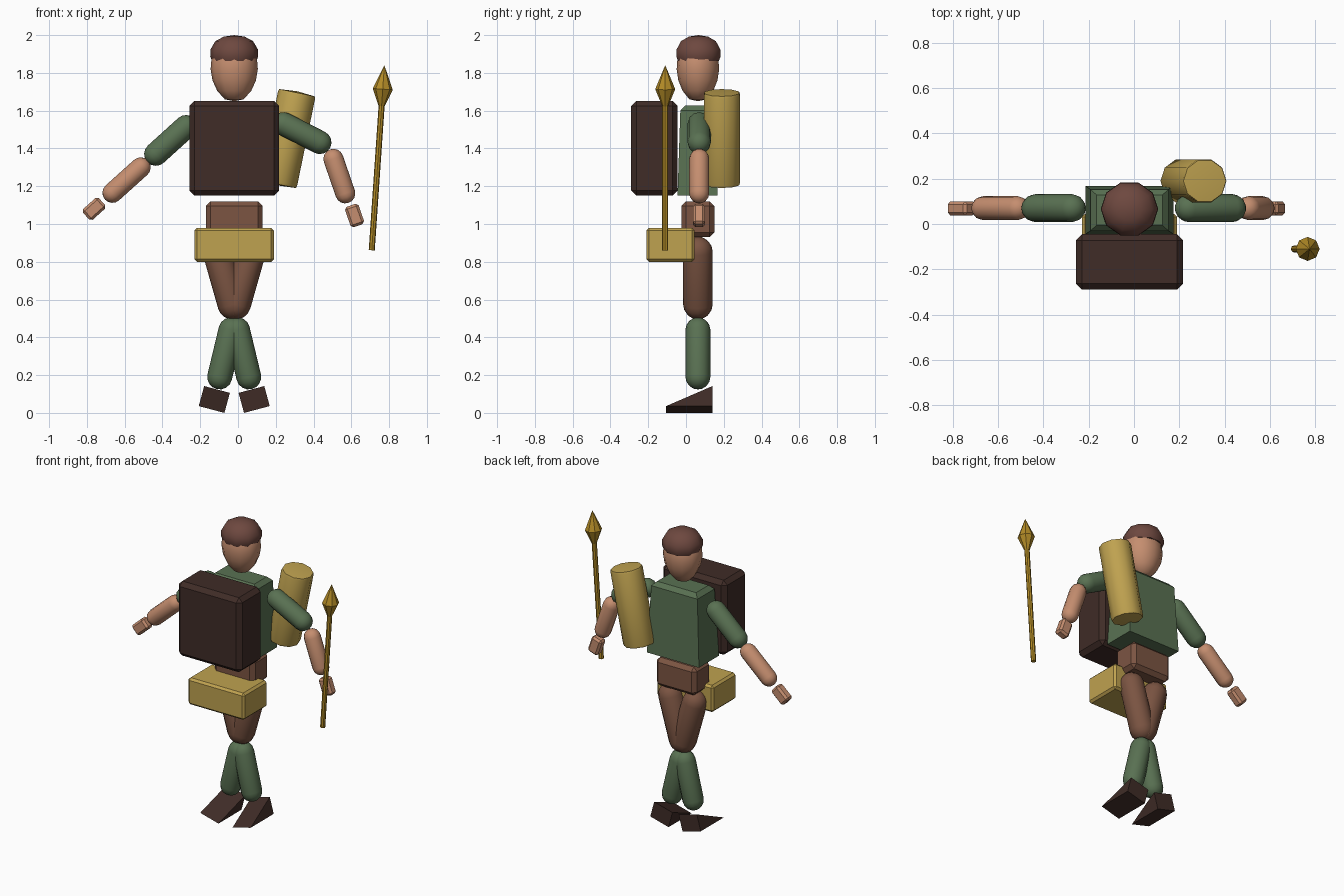
import bpy, bmesh, math
from mathutils import Vector, Matrix

if "Cube" in bpy.data.objects:
    bpy.data.objects.remove(bpy.data.objects["Cube"])

CX, CY = -0.02, 0.063      # body axis


def material(name, rgb):
    m = bpy.data.materials.new(name)
    m.diffuse_color = (*rgb, 1)
    m.use_nodes = True
    m.node_tree.nodes["Principled BSDF"].inputs["Base Color"].default_value = m.diffuse_color
    return m


SKIN = material("skin", (0.56, 0.27, 0.16))
DARK = material("dark_leather", (0.05, 0.025, 0.02))
GREEN = material("green_cloth", (0.10, 0.165, 0.085))
BROWN = material("brown_cloth", (0.20, 0.09, 0.055))
CANVAS = material("canvas", (0.52, 0.36, 0.08))
GOLD = material("gold", (0.45, 0.26, 0.02))
HAIR = material("hair", (0.155, 0.065, 0.05))


def make_object(name, bm, mat, smooth=None):
    bmesh.ops.recalc_face_normals(bm, faces=bm.faces)
    me = bpy.data.meshes.new(name)
    bm.to_mesh(me)
    bm.free()
    ob = bpy.data.objects.new(name, me)
    bpy.context.collection.objects.link(ob)
    me.materials.append(mat)
    if smooth:
        bpy.ops.object.select_all(action='DESELECT')
        ob.select_set(True)
        bpy.context.view_layer.objects.active = ob
        bpy.ops.object.shade_smooth_by_angle(angle=math.radians(smooth))
    return ob


def loft(bm, rings):
    """Skin a list of equal-length point rings and close both ends."""
    vr = [[bm.verts.new(p) for p in ring] for ring in rings]
    n = len(vr[0])
    for a, b in zip(vr, vr[1:]):
        for i in range(n):
            j = (i + 1) % n
            bm.faces.new((a[i], a[j], b[j], b[i]))
    bm.faces.new(vr[0])
    bm.faces.new(vr[-1])


def lathe(name, base, direction, profile, mat, sides=12, squash=1.0, smooth=40):
    """Turn (radius, height) points around an axis through base."""
    rot = Vector((0, 0, 1)).rotation_difference(Vector(direction)).to_matrix()
    rings = []
    for r, h in profile:
        r = max(r, 1e-4)
        rings.append([Vector(base) + rot @ Vector((
            r * math.cos(math.tau * i / sides),
            r * squash * math.sin(math.tau * i / sides), h)) for i in range(sides)])
    bm = bmesh.new()
    loft(bm, rings)
    bmesh.ops.remove_doubles(bm, verts=bm.verts, dist=0.0005)
    return make_object(name, bm, mat, smooth)


def capsule(name, p, q, r, mat, y=CY):
    a, b = Vector((p[0], y, p[1])), Vector((q[0], y, q[1]))
    length = (b - a).length
    arc = [math.radians(t) for t in (90, 67.5, 45, 22.5, 0)]
    prof = [(r * math.cos(t), -r * math.sin(t)) for t in arc]
    prof += [(r * math.cos(t), length + r * math.sin(t)) for t in reversed(arc)]
    return lathe(name, a, b - a, prof, mat)


def box(name, lo, hi, mat, bevel, axis=None):
    """Bevelled box between two corners, its z axis optionally turned."""
    lo, hi = Vector(lo), Vector(hi)
    bm = bmesh.new()
    bmesh.ops.create_cube(bm, size=1)
    bmesh.ops.scale(bm, vec=hi - lo, verts=bm.verts)
    bmesh.ops.bevel(bm, geom=bm.edges[:], offset=bevel, segments=1, affect='EDGES')
    m = Matrix.Translation((lo + hi) / 2)
    if axis:
        m = m @ Vector((0, 0, 1)).rotation_difference(Vector(axis)).to_matrix().to_4x4()
    bm.transform(m)
    return make_object(name, bm, mat)


def rect(hx, y0, y1, z):
    return [(CX - hx, y0, z), (CX + hx, y0, z), (CX + hx, y1, z), (CX - hx, y1, z)]


# Head and hair
lathe("head", (CX, CY, 0), (0, 0, 1),
      [(0, 1.65), (0.05, 1.66), (0.09, 1.705), (0.115, 1.76), (0.125, 1.82),
       (0.12, 1.88), (0.09, 1.94), (0, 1.975)], SKIN, 12, 0.9)
lathe("hair", (CX, CY + 0.003, 0), (0, 0, 1),
      [(0, 1.868), (0.118, 1.864), (0.127, 1.888), (0.125, 1.925), (0.1, 1.968),
       (0.055, 1.992), (0, 2.0)], HAIR, 10, 0.97)

# Torso: flared at the hem, chamfered at the shoulders
bm = bmesh.new()
loft(bm, [rect(0.194, -0.045, 0.168, 1.15), rect(0.172, -0.03, 0.153, 1.60),
          rect(0.145, -0.005, 0.128, 1.627)])
make_object("torso", bm, GREEN)

# Hips, pack and belt pouch
box("hips", (-0.17, -0.025, 0.93), (0.13, 0.15, 1.12), BROWN, 0.025)
box("pack", (-0.257, -0.29, 1.15), (0.217, -0.045, 1.652), DARK, 0.027)
box("belt_pouch", (-0.23, -0.21, 0.80), (0.19, 0.045, 0.98), CANVAS, 0.014)

# Bedroll
lathe("bedroll", (0.2125, 0.19, 1.21), (0.1, 0, 0.485),
      [(0, -0.006), (0.096, 0), (0.1, 0.012), (0.1, 0.483), (0.096, 0.495), (0, 0.503)],
      CANVAS, 10)

# Arms: shoulder, elbow, forearm ends and hand centre in (x, z)
ARMS = {
    "left": ((-0.275, 1.515), (-0.435, 1.37), (-0.515, 1.30), (-0.665, 1.165), (-0.762, 1.08)),
    "right": ((0.242, 1.53), (0.433, 1.432), (0.505, 1.345), (0.568, 1.162), (0.617, 1.045)),
}
for side, (s, e, f, w, h) in ARMS.items():
    capsule(side + "_upper_arm", s, e, 0.062, GREEN, 0.07)
    capsule(side + "_forearm", f, w, 0.053, SKIN, 0.07)
    axis = (f[0] - w[0], 0, f[1] - w[1])
    box(side + "_hand", (h[0] - 0.038, 0.038, h[1] - 0.057),
        (h[0] + 0.038, 0.1, h[1] + 0.057), SKIN, 0.013, axis)

# Legs, mirrored about the body axis
for side, s in (("left", -1), ("right", 1)):
    capsule(side + "_thigh", (CX + s * 0.09, 0.855), (CX + s * 0.01, 0.573), 0.078, BROWN)
    capsule(side + "_shin", (CX + s * 0.017, 0.44), (CX + s * 0.077, 0.19), 0.066, GREEN)
    # Wedge foot, rolled to follow the shin
    bm = bmesh.new()
    out, inn = CX + s * 0.188, CX + s * 0.052
    tri = [[(x, -0.105, z), (x, 0.14, z), (x + t, 0.14, z + 0.106)]
           for x, z, t in ((out, 0.036, -s * 0.029), (inn, 0, -s * 0.029))]
    loft(bm, tri)
    make_object(side + "_foot", bm, DARK)

# Spear
tilt = (0.067, 0, 0.98)
lathe("spear_shaft", (0.708, -0.11, 0.861), tilt,
      [(0, 0), (0.016, 0), (0.016, 0.79), (0, 0.79)], GOLD, 8)
lathe("spear_head", (0.708, -0.11, 0.861), tilt,
      [(0.016, 0.765), (0.053, 0.855), (0, 0.982)], GOLD, 8, smooth=None)
